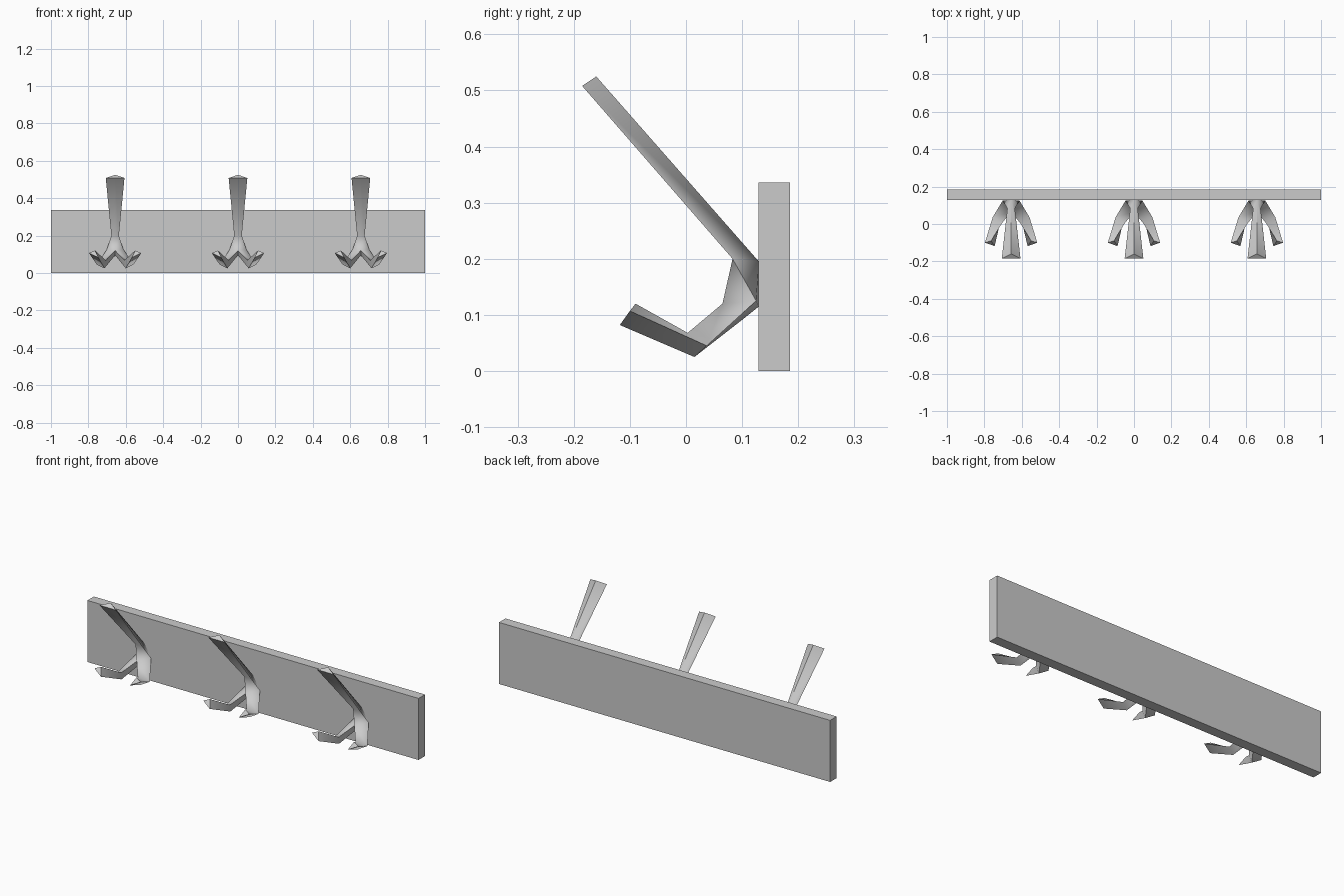
import bpy
import bmesh
import math

cube = bpy.data.objects.get("Cube")
if cube:
    bpy.data.objects.remove(cube, do_unlink=True)

GREY = (0.6, 0.6, 0.6, 1)
grey = bpy.data.materials.new("light grey")
grey.use_nodes = True
grey.diffuse_color = GREY
grey.node_tree.nodes["Principled BSDF"].inputs["Base Color"].default_value = GREY

# Wall board
bpy.ops.mesh.primitive_cube_add(size=1, location=(0, 0.157, 0.168))
board = bpy.context.object
board.name = "wall_board"
board.scale = (2, 0.056, 0.336)
bpy.ops.object.transform_apply(location=False, rotation=False, scale=True)
board.data.materials.append(grey)

# One half of a hook: named corner points, mirrored across its centre plane
POINTS = {
    # long upper peg
    "tip_mid": (0, -0.185, 0.508), "tip_side": (0.05, -0.185, 0.508),
    "tip_ridge": (0, -0.16, 0.525),
    "neck_mid": (0, 0.083, 0.2), "neck_side": (0.02, 0.083, 0.2),
    "back_top": (0, 0.13, 0.195),
    # body against the board
    "fork": (0, 0.065, 0.12), "hip": (0.045, 0.125, 0.125),
    "back_low": (0, 0.13, 0.115), "under": (0, 0.105, 0.095),
    # lower prong: elbow and tip triangles
    "elbow_top": (0.05, 0.003, 0.068), "elbow_out": (0.098, 0.037, 0.045),
    "elbow_low": (0.057, 0.015, 0.025),
    "end_top": (0.107, -0.09, 0.12), "end_out": (0.14, -0.1, 0.107),
    "end_low": (0.088, -0.118, 0.082),
}
FACES = [
    "tip_mid tip_side tip_ridge", "tip_mid neck_mid neck_side tip_side",
    "tip_side neck_side back_top tip_ridge", "neck_mid fork neck_side",
    "neck_side hip back_top", "neck_side fork hip",
    "back_top hip back_low", "back_low hip under",
    "fork elbow_top elbow_out hip", "hip elbow_out elbow_low under",
    "under elbow_low elbow_top fork",
    "elbow_top end_top end_out elbow_out", "elbow_out end_out end_low elbow_low",
    "elbow_low end_low end_top elbow_top", "end_top end_low end_out",
]


def add_hook(name, x):
    bm = bmesh.new()
    for side in (1, -1):
        verts = {k: bm.verts.new((side * p[0], p[1], p[2])) for k, p in POINTS.items()}
        for face in FACES:
            bm.faces.new([verts[k] for k in face.split()])
    bmesh.ops.remove_doubles(bm, verts=bm.verts, dist=0.0005)
    bmesh.ops.recalc_face_normals(bm, faces=bm.faces)
    mesh = bpy.data.meshes.new(name)
    bm.to_mesh(mesh)
    bm.free()
    mesh.materials.append(grey)
    hook = bpy.data.objects.new(name, mesh)
    hook.location.x = x
    bpy.context.collection.objects.link(hook)
    bpy.ops.object.select_all(action='DESELECT')
    hook.select_set(True)
    bpy.context.view_layer.objects.active = hook
    bpy.ops.object.shade_smooth_by_angle(angle=math.radians(62))


for label, x in (("right", -0.657), ("middle", 0), ("left", 0.657)):
    add_hook(label + "_hook", x)
